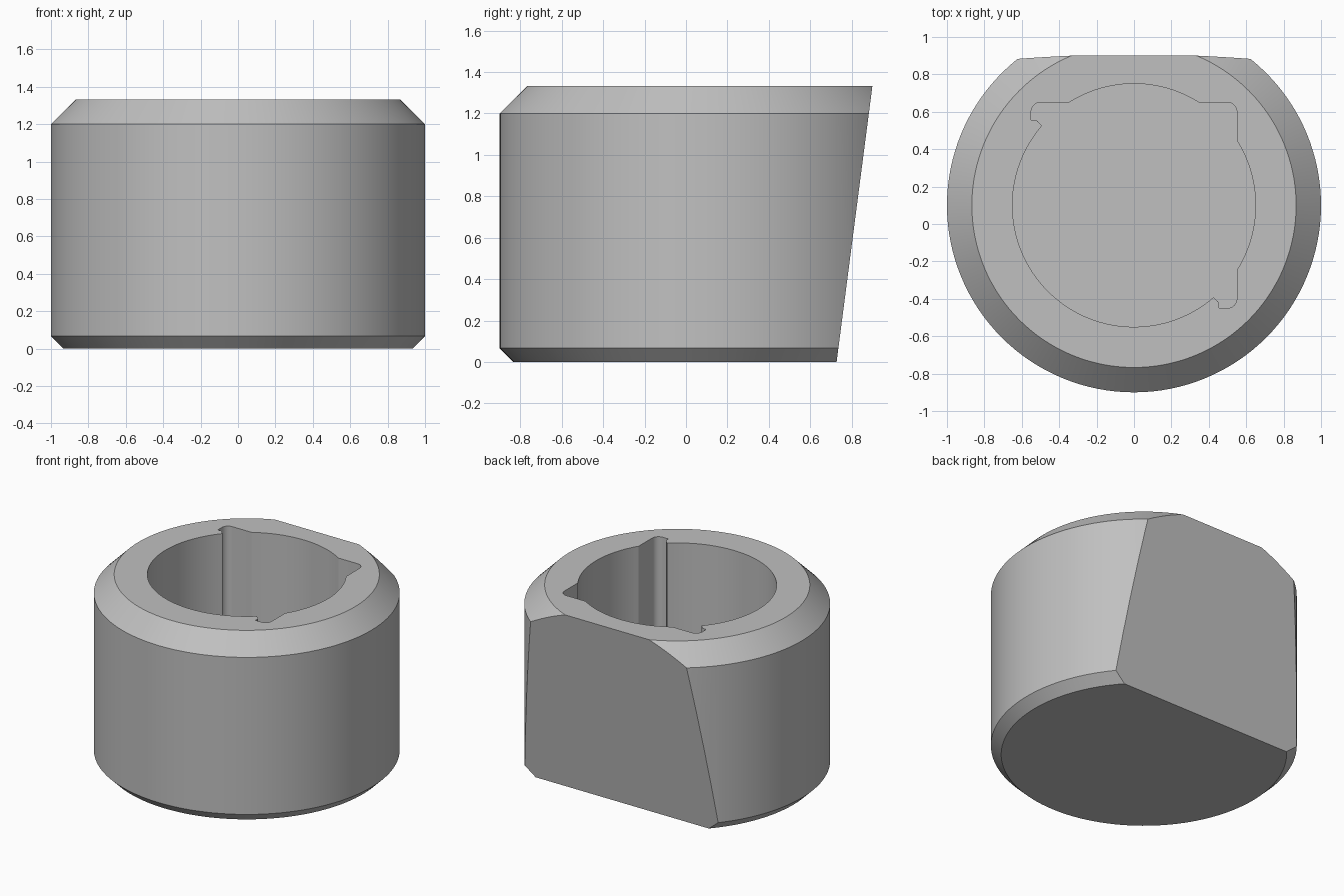
import bpy, bmesh
from math import sin, cos, pi, atan2, radians
from mathutils import Vector

if "Cube" in bpy.data.objects:
    bpy.data.objects.remove(bpy.data.objects["Cube"], do_unlink=True)

HEIGHT, CENTRE_Y, BORE_R, FLOOR_Z = 1.333, 0.1, 0.65, 0.2

grey = bpy.data.materials.new("plain grey")
grey.use_nodes = True
grey.diffuse_color = (0.53, 0.53, 0.53, 1)
grey.node_tree.nodes["Principled BSDF"].inputs["Base Color"].default_value = (0.53, 0.53, 0.53, 1)


def make_object(name, bm):
    bmesh.ops.recalc_face_normals(bm, faces=bm.faces)
    mesh = bpy.data.meshes.new(name)
    bm.to_mesh(mesh)
    bm.free()
    mesh.materials.append(grey)
    obj = bpy.data.objects.new(name, mesh)
    bpy.context.collection.objects.link(obj)
    return obj


def skin(rings):
    """Closed solid through a stack of equal-length rings."""
    bm = bmesh.new()
    loops = [[bm.verts.new(p) for p in ring] for ring in rings]
    n = len(loops[0])
    for low, high in zip(loops, loops[1:]):
        for i in range(n):
            j = (i + 1) % n
            bm.faces.new((low[i], low[j], high[j], high[i]))
    bm.faces.new(loops[0])
    bm.faces.new(loops[-1])
    return bm


def arc(cx, cy, r, start, end, steps):
    return [(cx + r * cos(start + (end - start) * i / steps),
             cy + r * sin(start + (end - start) * i / steps)) for i in range(steps + 1)]


# Chamfered round body
profile = [(0.933, 0), (1, 0.067), (1, 1.2), (0.867, HEIGHT)]
body_bm = skin([[(x, y + CENTRE_Y, z) for x, y in arc(0, 0, r, 0, 2 * pi, 128)[:-1]]
                for r, z in profile])

# Sloping flat across the back
cut = bmesh.ops.bisect_plane(body_bm, geom=body_bm.verts[:] + body_bm.edges[:] + body_bm.faces[:],
                             plane_co=(0, 0.9, HEIGHT),
                             plane_no=Vector((0, HEIGHT, -0.173)).normalized(), clear_outer=True)
bmesh.ops.contextual_create(body_bm, geom=[e for e in cut["geom_cut"]
                                           if isinstance(e, bmesh.types.BMEdge)])
body = make_object("body", body_bm)

# Keyed bore outline: half of it, mirrored across the diagonal
key = atan2(0.55, 0.346)
hook = atan2(0.425, -0.492)
half = arc(0.5, 0.5, 0.05, radians(45), radians(90), 4)
half += arc(0, 0, BORE_R, key, pi - key, 24)
half += arc(-0.5, 0.5, 0.05, radians(90), radians(180), 8)
half += [(-0.55, 0.455), (-0.525, 0.455), (-0.515, 0.45)]
half += arc(0, 0, BORE_R, hook, radians(225), 30)
outline = half + [(y, x) for x, y in reversed(half[1:-1])]
bore = make_object("bore_cutter", skin([[(x, y + CENTRE_Y, z) for x, y in outline]
                                        for z in (FLOOR_Z, HEIGHT + 0.2)]))
bore.hide_render = True

# Hollow the body and smooth its round walls
mod = body.modifiers.new("bore", 'BOOLEAN')
mod.operation = 'DIFFERENCE'
mod.solver = 'EXACT'
mod.object = bore
bpy.ops.object.select_all(action='DESELECT')
body.select_set(True)
bpy.context.view_layer.objects.active = body
bpy.ops.object.modifier_apply(modifier=mod.name)
bpy.data.objects.remove(bore, do_unlink=True)
bpy.ops.object.shade_smooth_by_angle(angle=radians(25))
